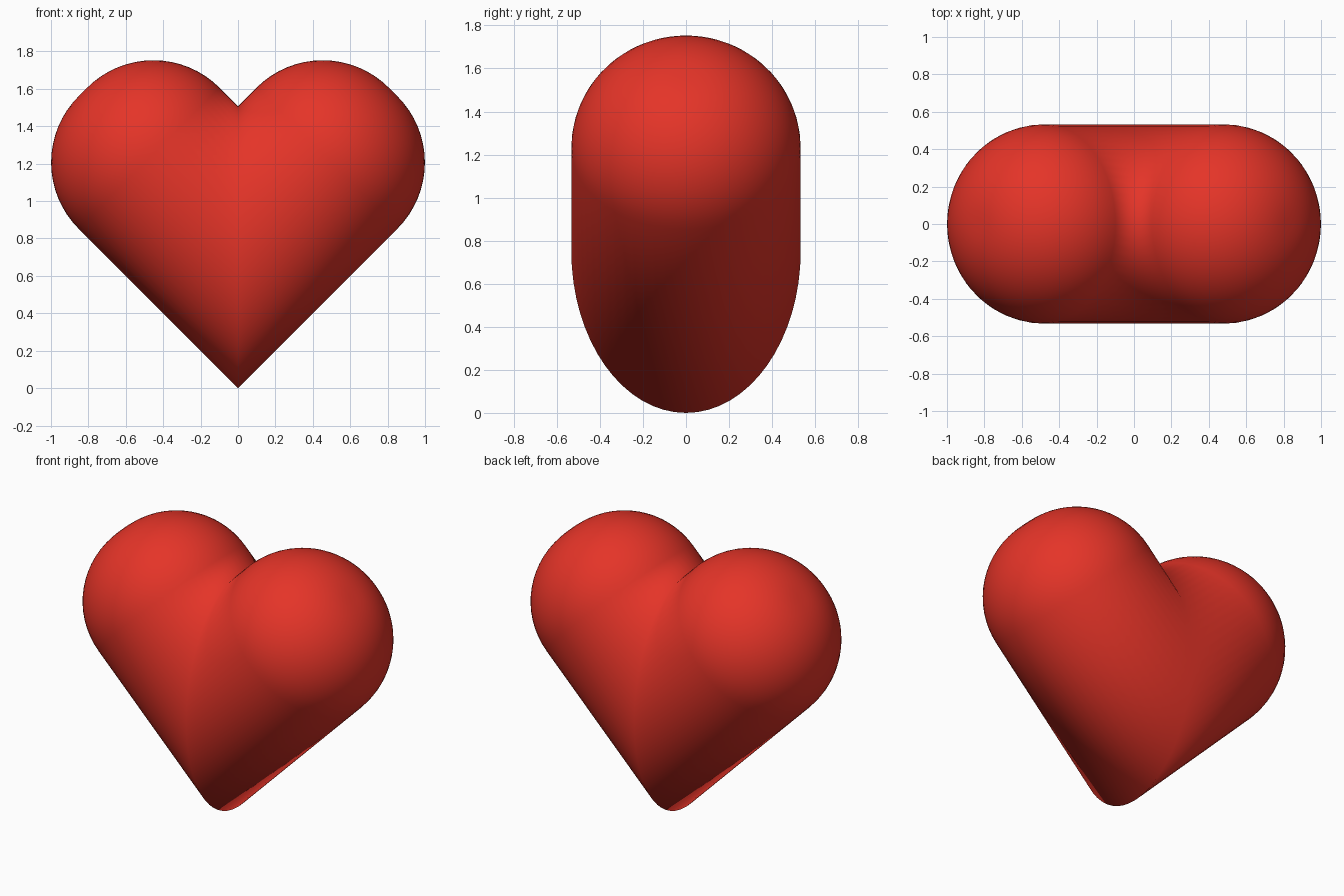
import bpy, bmesh
from math import sin, cos, pi, sqrt
from mathutils import Vector

cube = bpy.data.objects.get("Cube")
if cube:
    bpy.data.objects.remove(cube, do_unlink=True)

RADIUS = 0.533        # tube radius
FILLET = 0.50         # rounding of the tube end
STRAIGHT = 0.673      # tube length before the rounding starts
SIDES, STEPS = 64, 16

red = bpy.data.materials.new("heart red")
red.use_nodes = True
colour = (0.78, 0.034, 0.021, 1)
red.diffuse_color = colour
red.node_tree.nodes["Principled BSDF"].inputs["Base Color"].default_value = colour

# One lobe: a round tube leaning outwards, cut off at the middle plane
start = Vector((0, 0, RADIUS * sqrt(2)))
along = Vector((1, 0, 1)).normalized()
across = Vector((-1, 0, 1)).normalized()
depth = Vector((0, 1, 0))
bm = bmesh.new()


def ring(radius, length):
    """Ring of vertices; a length of None makes the slanted cut at x = 0."""
    verts = []
    for i in range(SIDES):
        t = 2 * pi * i / SIDES
        s = radius * cos(t) if length is None else length
        verts.append(bm.verts.new(
            start + along * s + across * radius * cos(t) + depth * radius * sin(t)))
    return verts


rings = [ring(RADIUS, None)]
for k in range(STEPS + 1):
    a = pi / 2 * k / STEPS
    rings.append(ring(RADIUS - FILLET + FILLET * cos(a), STRAIGHT + FILLET * sin(a)))
for a, b in zip(rings, rings[1:]):
    for i in range(SIDES):
        j = (i + 1) % SIDES
        bm.faces.new((a[i], b[i], b[j], a[j]))
bm.faces.new(reversed(rings[-1]))
for face in bm.faces:
    face.smooth = True

mesh = bpy.data.meshes.new("heart")
bm.to_mesh(mesh)
bm.free()
mesh.materials.append(red)
heart = bpy.data.objects.new("heart", mesh)
bpy.context.collection.objects.link(heart)

# The other lobe, welded along the middle
mirror = heart.modifiers.new("mirror", 'MIRROR')
mirror.use_axis[0] = True
mirror.use_mirror_merge = True
mirror.merge_threshold = 0.0005
